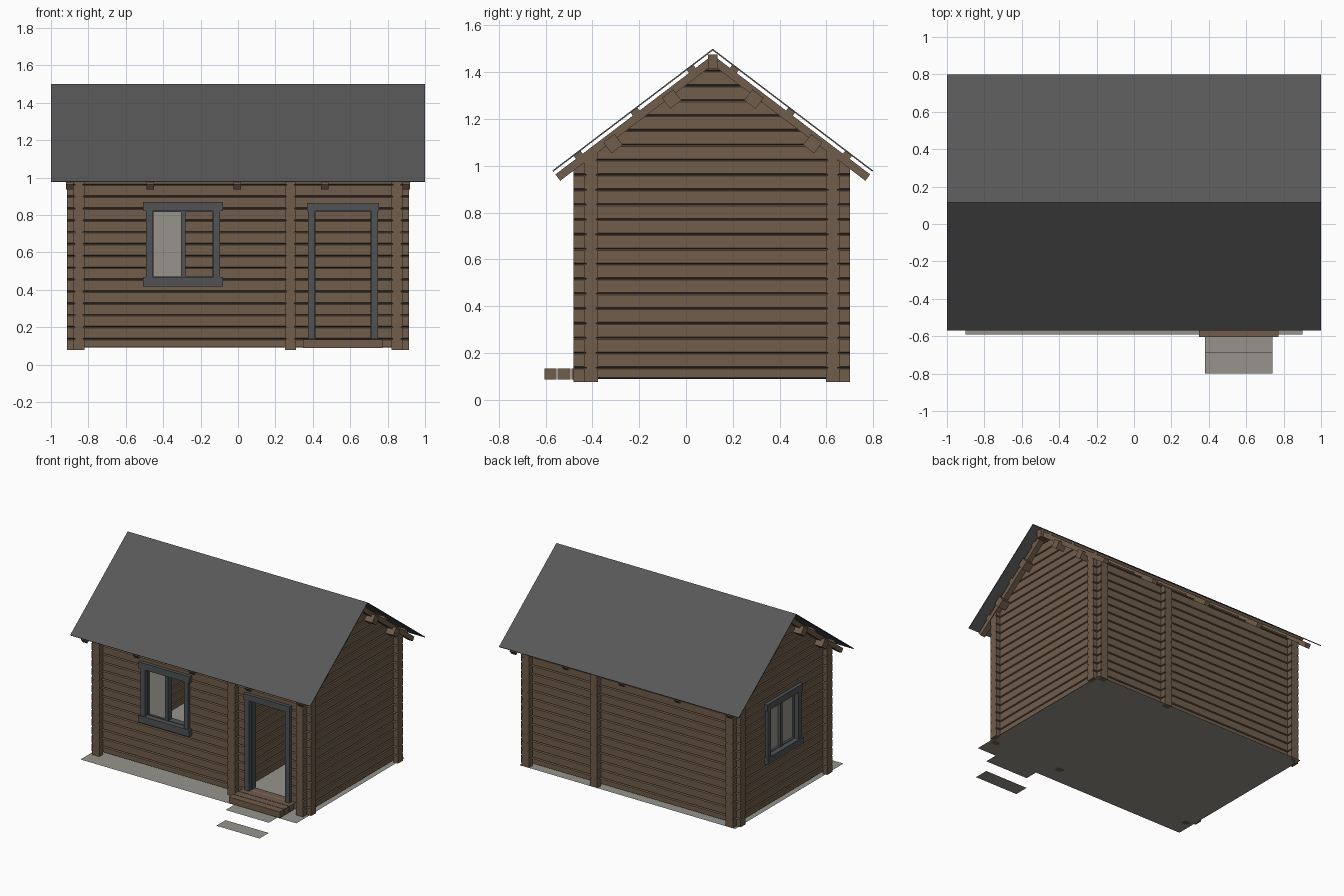
import bpy, bmesh, math

if "Cube" in bpy.data.objects:
    bpy.data.objects.remove(bpy.data.objects["Cube"])


def material(name, rgb):
    m = bpy.data.materials.new(name)
    lin = [((c / 255 + 0.055) / 1.055) ** 2.4 for c in rgb]
    m.diffuse_color = (*lin, 1)
    m.use_nodes = True
    m.node_tree.nodes["Principled BSDF"].inputs["Base Color"].default_value = m.diffuse_color
    return m


WOOD = material("brown timber", (112, 93, 76))
ROOF = material("roof grey", (88, 88, 88))
TRIM = material("slate trim", (80, 82, 84))
PALE = material("pale grey", (151, 148, 140))


def finish(name, bm, mat):
    bmesh.ops.recalc_face_normals(bm, faces=bm.faces)
    me = bpy.data.meshes.new(name)
    bm.to_mesh(me)
    bm.free()
    me.materials.append(mat)
    ob = bpy.data.objects.new(name, me)
    bpy.context.collection.objects.link(ob)
    return ob


def prism(bm, pts, a, b, axis="x"):
    """Extrude a (u, z) profile from a to b along x or y."""
    def put(t, u, z):
        return bm.verts.new((t, u, z) if axis == "x" else (u, t, z))
    r0 = [put(a, *p) for p in pts]
    r1 = [put(b, *p) for p in pts]
    n = len(pts)
    bm.faces.new(r0)
    bm.faces.new(r1[::-1])
    for i in range(n):
        j = (i + 1) % n
        bm.faces.new((r0[i], r1[i], r1[j], r0[j]))


def box(bm, x0, x1, y0, y1, z0, z1):
    prism(bm, [(y0, z0), (y1, z0), (y1, z1), (y0, z1)], x0, x1)


def log(bm, centre, z0, z1, a, b, axis):
    """One squared log with chamfered long edges."""
    h, d, g = 0.03, 0.011, 0.005
    half = [(h - d, z0), (h, z0 + g), (h, z1 - g), (h - d, z1)]
    pts = half + [(-u, z) for u, z in reversed(half)]
    prism(bm, [(centre + u, z) for u, z in pts], a, b, axis)


# Log courses: a half log at the bottom, then equal courses
PITCH, BASE = 0.0634, 0.137


def courses(top):
    yield 0.09, BASE
    k = 0
    while BASE + k * PITCH < top - 0.01:
        yield BASE + k * PITCH, BASE + (k + 1) * PITCH
        k += 1


def log_wall(name, centre, a, b, axis, top, openings=()):
    bm = bmesh.new()
    for z0, z1 in courses(top):
        start = a
        for o0, o1, oz0, oz1 in openings:
            if oz0 < (z0 + z1) / 2 < oz1:
                log(bm, centre, z0, z1, start, o0, axis)
                start = o1
        log(bm, centre, z0, z1, start, b, axis)
    # Trim the tops along both roof slopes
    for side in (-1, 1):
        geom = bm.verts[:] + bm.edges[:] + bm.faces[:]
        cut = bmesh.ops.bisect_plane(bm, geom=geom, plane_co=(0, YR, 1.445),
                                     plane_no=(0, side * SI, CO), clear_outer=True)
        edges = [e for e in cut["geom_cut"] if isinstance(e, bmesh.types.BMEdge)]
        bmesh.ops.holes_fill(bm, edges=edges, sides=12)
    finish(name, bm, WOOD)


# Roof frame of reference
YR, ZR = 0.1145, 1.50
ANG = math.atan2(0.52, 0.685)
SI, CO = math.sin(ANG), math.cos(ANG)
SLOPE = math.hypot(0.52, 0.685)


def slope_pt(side, s, n):
    return YR + side * (s * CO - n * SI), ZR - s * SI - n * CO


def slope_bar(bm, side, s0, s1, n0, n1, x0, x1):
    """Bar in a roof slope: s runs down the slope, n is depth below it."""
    t = SI / CO
    prism(bm, [slope_pt(side, max(s0, n0 * t), n0), slope_pt(side, s1, n0),
               slope_pt(side, s1, n1), slope_pt(side, max(s0, n1 * t), n1)], x0, x1)


# Walls
log_wall("front_wall", -0.405, -0.915, 0.915, "x", 1.05,
         [(-0.47, -0.12, 0.454, 0.834), (0.40, 0.72, 0.137, 0.834)])
log_wall("back_wall", 0.627, -0.915, 0.915, "x", 1.05)
log_wall("left_gable_wall", -0.85, -0.48, 0.70, "y", 1.5, [(-0.065, 0.288, 0.454, 0.834)])
log_wall("right_gable_wall", 0.85, -0.48, 0.70, "y", 1.5)
log_wall("partition_wall", 0.28, -0.48, 0.70, "y", 1.02)

# Log ends that reach below the lowest course
bm = bmesh.new()
for x in (-0.85, 0.28, 0.85):
    for y0, y1 in ((-0.48, -0.435), (0.657, 0.70)):
        box(bm, x - 0.03, x + 0.03, y0, y1, 0.077, 0.1)
for x0, x1 in ((-0.915, -0.88), (0.88, 0.915)):
    for y in (-0.405, 0.627):
        box(bm, x0, x1, y - 0.03, y + 0.03, 0.077, 0.1)
finish("log_feet", bm, WOOD)

# Roof sheets
bm = bmesh.new()
for side in (-1, 1):
    slope_bar(bm, side, 0, SLOPE, 0, 0.006, -1, 1)
finish("roof_sheets", bm, ROOF)

# Battens, rafters and purlins
bm = bmesh.new()
for side in (-1, 1):
    for dy in (0.10, 0.34, 0.583):
        s = dy / CO
        slope_bar(bm, side, s - 0.018, s + 0.018, 0.006, 0.023, -0.92, 0.92)
finish("battens", bm, WOOD)

bm = bmesh.new()
for side in (-1, 1):
    for x in (-0.9, -0.468, -0.003, 0.465, 0.9):
        slope_bar(bm, side, 0, SLOPE, 0.021, 0.055, x - 0.02, x + 0.02)
finish("rafters", bm, WOOD)

bm = bmesh.new()
for side in (-1, 1):
    for s in (0.27, 0.585):
        slope_bar(bm, side, s - 0.03, s + 0.03, 0.036, 0.094, -0.945, 0.945)
finish("purlins", bm, WOOD)

bm = bmesh.new()
box(bm, -0.945, 0.945, YR - 0.021, YR + 0.021, 1.415, 1.475)
finish("ridge_beam", bm, WOOD)


def on_front(cx):
    return lambda u, d, z: (cx + u, -0.435 - d, z)


def on_left(cy):
    return lambda u, d, z: (-0.88 - d, cy - u, z)


def wall_box(bm, place, u0, u1, d0, d1, z0, z1):
    p, q = place(u0, d0, z0), place(u1, d1, z1)
    x, y, z = [sorted(v) for v in zip(p, q)]
    box(bm, *x, *y, *z)


def window(name, place, panes):
    bm = bmesh.new()
    # Casing boards, with jambs running through the wall
    wall_box(bm, place, -0.213, 0.213, -0.01, 0.026, 0.82, 0.869)
    wall_box(bm, place, -0.213, 0.213, -0.01, 0.03, 0.417, 0.468)
    for s in (-1, 1):
        wall_box(bm, place, s * 0.162, s * 0.198, -0.01, 0.022, 0.468, 0.82)
        wall_box(bm, place, s * 0.158, s * 0.176, -0.06, -0.01, 0.454, 0.834)
    for z0, z1 in ((0.454, 0.472), (0.816, 0.834)):
        wall_box(bm, place, -0.176, 0.176, -0.06, -0.01, z0, z1)
    # Centre post
    wall_box(bm, place, -0.012, 0.012, -0.05, -0.005, 0.468, 0.82)
    finish(name + "_frame", bm, TRIM)
    bm = bmesh.new()
    for s in panes:
        wall_box(bm, place, s * 0.01, s * 0.162, -0.032, -0.026, 0.468, 0.82)
    finish(name + "_panes", bm, PALE)


window("front_window", on_front(-0.294), (-1,))
window("left_window", on_left(0.1115), (-1, 1))

# Door frame
bm = bmesh.new()
door = on_front(0.561)
wall_box(bm, door, -0.193, 0.193, -0.01, 0.026, 0.82, 0.865)
wall_box(bm, door, -0.165, 0.165, -0.06, -0.01, 0.816, 0.834)
for s in (-1, 1):
    wall_box(bm, door, s * 0.15, s * 0.188, -0.01, 0.022, 0.137, 0.82)
    wall_box(bm, door, s * 0.147, s * 0.165, -0.06, -0.01, 0.137, 0.834)
finish("door_frame", bm, TRIM)

# Plank doorstep
bm = bmesh.new()
for y0, y1 in ((-0.605, -0.553), (-0.549, -0.494), (-0.49, -0.435)):
    box(bm, 0.347, 0.772, y0, y1, 0.088, 0.134)
finish("doorstep", bm, WOOD)


# Ground slab and the two flat steps
def sheet(name, x0, x1, y0, y1, z):
    bm = bmesh.new()
    bm.faces.new([bm.verts.new((x, y, z)) for x, y in
                  ((x0, y0), (x1, y0), (x1, y1), (x0, y1))])
    ob = finish(name, bm, PALE)
    if ob.data.polygons[0].normal.z < 0:
        ob.data.flip_normals()


sheet("floor_slab", -0.90, 0.90, -0.59, 0.70, 0.077)
sheet("upper_step", 0.38, 0.74, -0.69, -0.59, 0.077)
sheet("lower_step", 0.38, 0.74, -0.80, -0.69, 0.0)
